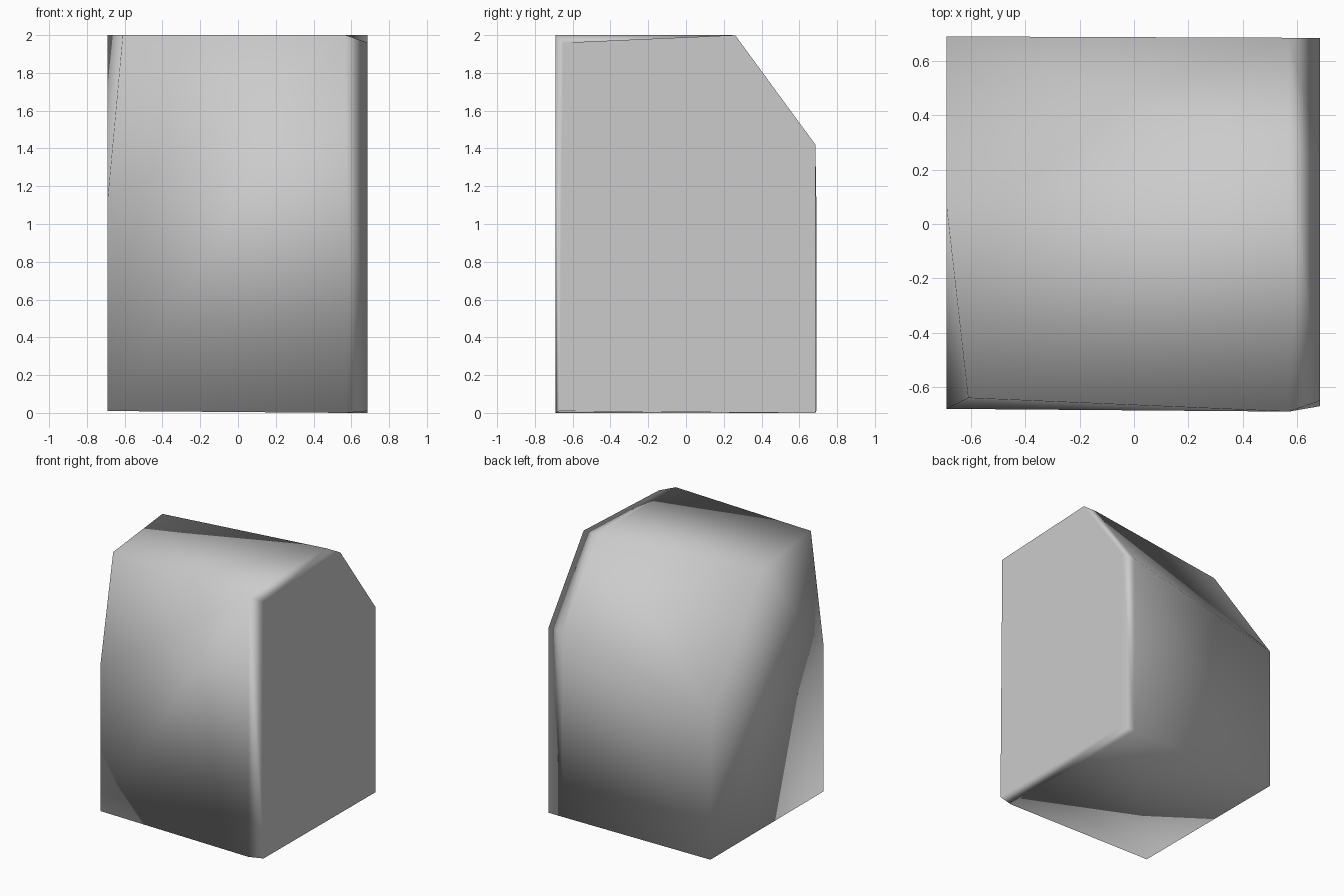
import bpy, bmesh
from mathutils import Vector

cube = bpy.data.objects.get("Cube")
if cube:
    bpy.data.objects.remove(cube)

# One plain grey
grey = bpy.data.materials.new("stone_grey")
grey.use_nodes = True
colour = (0.6, 0.6, 0.6, 1)
grey.diffuse_color = colour
grey.node_tree.nodes["Principled BSDF"].inputs["Base Color"].default_value = colour

bm = bmesh.new()


def ring(points):
    return [bm.verts.new(p) for p in points]


def section(x, inset):
    """Five-sided section: front bottom, front top, back top, slope foot, back bottom."""
    profile = [(-0.69 + inset / 2, inset / 4), (-0.69 + inset, 2 - inset),
               (0.26, 2), (0.685, 1.42), (0.685, 0)]
    return ring([(x, y, z) for y, z in profile])


# Flat right-hand cap, the loop just inside it, and the chipped far end
cap = section(0.685, 0.04)
loop = section(0.57, 0)
end = ring([(-0.69, -0.68, 0.01), (-0.61, -0.64, 2), (-0.69, 0.07, 2),
            (-0.69, 0.69, 1.12), (-0.69, 0.69, 0.01)])
chip = bm.verts.new((-0.69, -0.68, 1.13))

bm.faces.new(cap)
for i in range(5):
    j = (i + 1) % 5
    bm.faces.new((cap[i], cap[j], loop[j], loop[i]))
    if i:
        bm.faces.new((loop[i], loop[j], end[j], end[i]))
bm.faces.new((loop[0], loop[1], end[1], chip, end[0]))     # front
bm.faces.new((chip, end[1], end[2]))                       # chipped corner
bm.faces.new((end[0], chip, end[2], end[3], end[4]))       # end wall
bmesh.ops.recalc_face_normals(bm, faces=bm.faces[:])
for f in bm.faces:
    f.smooth = True

mesh = bpy.data.meshes.new("chamfered_block")
bm.to_mesh(mesh)
bm.free()
mesh.materials.append(grey)

# Soft shading everywhere, with the cap kept flat
normals = [Vector((1, 0, 0)) if v.co.x > 0.6 else v.normal.copy() for v in mesh.vertices]
mesh.normals_split_custom_set_from_vertices(normals)
block = bpy.data.objects.new("chamfered_block", mesh)
bpy.context.scene.collection.objects.link(block)
